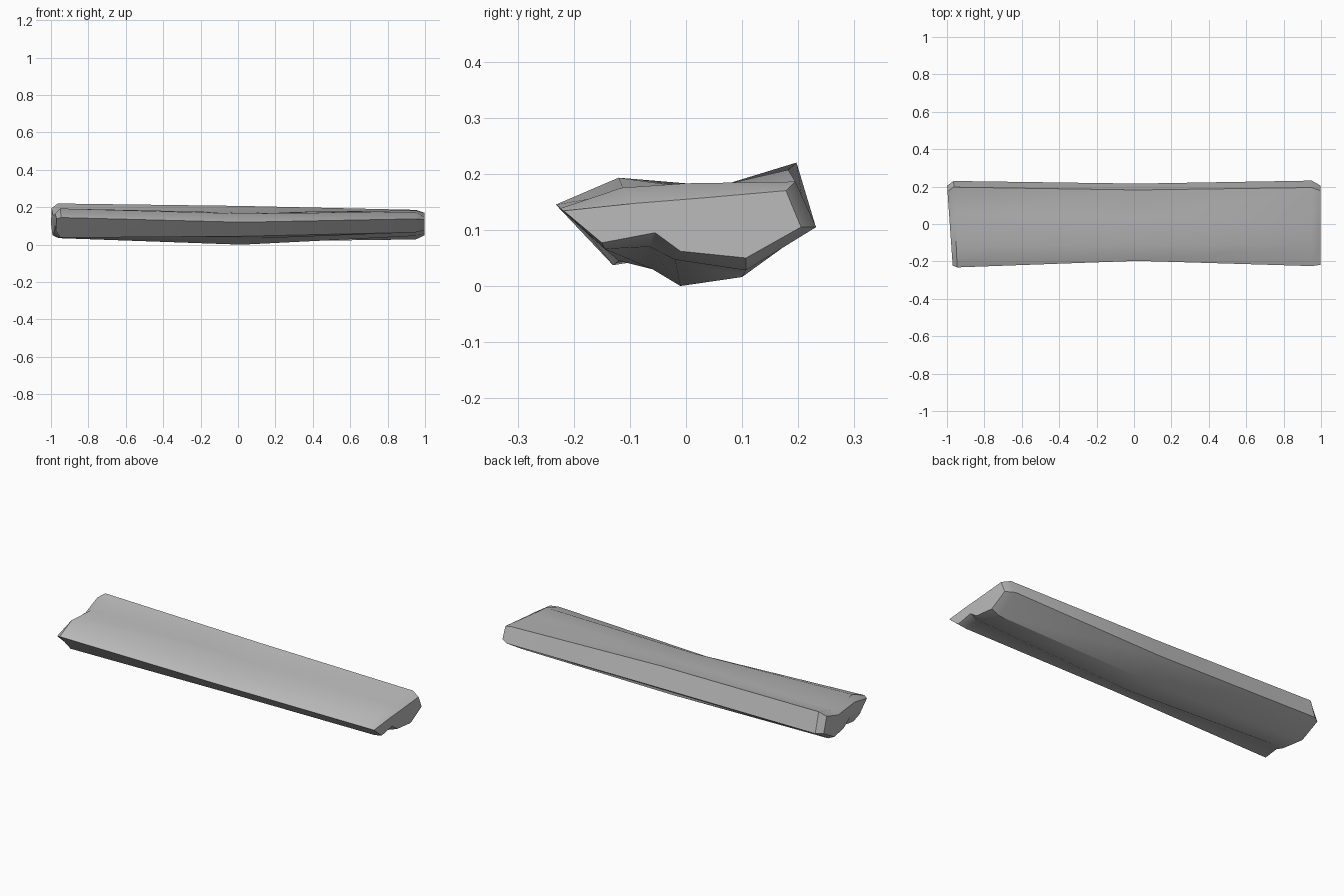
import bpy
import bmesh
import math

cube = bpy.data.objects.get("Cube")
if cube:
    bpy.data.objects.remove(cube, do_unlink=True)

# One grey stone material
stone = bpy.data.materials.new("grey stone")
stone.use_nodes = True
grey = (0.5, 0.5, 0.5, 1)
stone.diffuse_color = grey
stone.node_tree.nodes["Principled BSDF"].inputs["Base Color"].default_value = grey

# Cross-sections (y, z): front edge, over the top, back edge, then underneath
right_end = [(-.225, .138), (-.115, .175), (0, .183), (.195, .186), (.232, .105),
             (.107, .028), (-.02, .047), (-.065, .07), (-.145, .066)]
middle = [(-.197, .12), (-.11, .166), (.03, .172), (.182, .207), (.216, .1),
          (.1, .016), (-.01, 0), (-.06, .03), (-.12, .045)]
left_end = [(-.232, .145), (-.12, .193), (.06, .178), (.197, .22), (.23, .11),
            (.107, .035), (0, .035), (-.05, .05), (-.13, .037)]
right_cap = [(-.218, .134), (-.095, .147), (.03, .157), (.178, .17), (.205, .105),
             (.107, .05), (-.01, .062), (-.055, .095), (-.15, .077)]
left_cap = [(-.222, .138), (-.1, .165), (.06, .157), (.175, .195), (.205, .11),
            (.1, .05), (.01, .06), (-.06, .1), (-.15, .077)]


def ring(bm, section, x, skew=0):
    """One loop of vertices; skew shifts x along the depth."""
    return [bm.verts.new((x + skew * y, y, z)) for y, z in section]


# Long slab lofted through the sections, with chamfered ends
bm = bmesh.new()
rings = [ring(bm, left_cap, -.985, -.07), ring(bm, left_end, -.955, -.04),
         ring(bm, middle, .02), ring(bm, right_end, .95), ring(bm, right_cap, .998)]
for a, b in zip(rings, rings[1:]):
    for i in range(len(a)):
        j = (i + 1) % len(a)
        bm.faces.new((a[i], a[j], b[j], b[i]))
bm.faces.new(rings[0])
bm.faces.new(rings[-1])
bmesh.ops.recalc_face_normals(bm, faces=bm.faces)

mesh = bpy.data.meshes.new("stone_slab")
bm.to_mesh(mesh)
bm.free()
mesh.materials.append(stone)
slab = bpy.data.objects.new("stone_slab", mesh)
bpy.context.collection.objects.link(slab)

# Smooth long faces, crisp edges
bpy.ops.object.select_all(action="DESELECT")
slab.select_set(True)
bpy.context.view_layer.objects.active = slab
bpy.ops.object.shade_smooth_by_angle(angle=math.radians(32))
